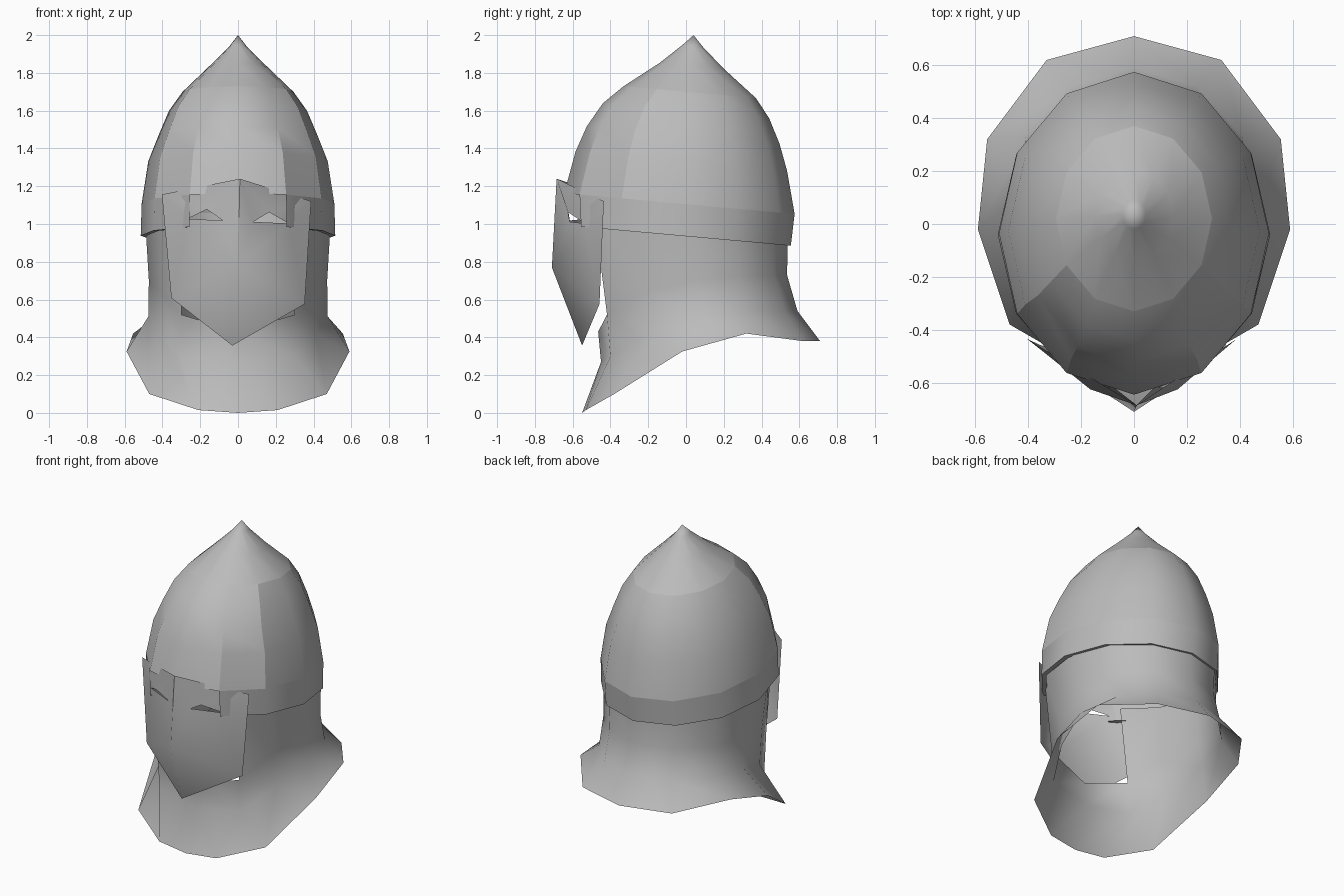
import bpy, bmesh, math

if "Cube" in bpy.data.objects:
    bpy.data.objects.remove(bpy.data.objects["Cube"], do_unlink=True)

STEEL = (0.5, 0.5, 0.5, 1)
steel = bpy.data.materials.new("grey steel")
steel.use_nodes = True
steel.diffuse_color = STEEL
steel.node_tree.nodes["Principled BSDF"].inputs["Base Color"].default_value = STEEL

SIDES = 12


def oval(z, half_width, centre, half_depth, tilt):
    """Twelve points clockwise from the back, tilted down towards the back."""
    pts = []
    for k in range(SIDES):
        a = math.tau * k / SIDES
        y = centre + half_depth * math.cos(a)
        pts.append((half_width * math.sin(a), y, z - tilt * y))
    return pts


def mirrored(half):
    """Complete a ring from its seven points on the +x side, back to front."""
    return half + [(-x, y, z) for x, y, z in reversed(half[1:-1])]


def loft(bm, rings, gaps=()):
    """Skin rings from bottom to top; bands listed in gaps stay open in front."""
    loops = [[bm.verts.new(p) for p in ring] for ring in rings]
    for i, (low, high) in enumerate(zip(loops, loops[1:])):
        for k in range(SIDES):
            if i in gaps and k in (5, 6):
                continue
            n = (k + 1) % SIDES
            bm.faces.new((low[k], high[k], high[n], low[n]))
    return loops


def mark_sharp(bm, a, b):
    edge = bm.edges.get((a, b))
    if edge:
        edge.smooth = False


def finish(name, bm, angle):
    loose = [v for v in bm.verts if not v.link_faces]
    bmesh.ops.delete(bm, geom=loose, context="VERTS")
    for f in bm.faces:
        f.smooth = True
    for e in bm.edges:
        if len(e.link_faces) == 2 and e.calc_face_angle(0) > math.radians(angle):
            e.smooth = False
    mesh = bpy.data.meshes.new(name)
    bm.to_mesh(mesh)
    bm.free()
    mesh.materials.append(steel)
    obj = bpy.data.objects.new(name, mesh)
    bpy.context.collection.objects.link(obj)
    return obj


# Pointed skull with its rim band, open over the face
TILT = 0.09
bm = bmesh.new()
skull = loft(bm, [oval(*r, TILT) for r in (
    (0.935, 0.485, -0.04, 0.565),
    (0.935, 0.515, -0.04, 0.595),
    (1.105, 0.51, -0.035, 0.61),
    (1.33, 0.475, -0.025, 0.56),
    (1.47, 0.42, -0.015, 0.51),
    (1.60, 0.365, 0.0, 0.44),
    (1.70, 0.295, 0.02, 0.35),
    (1.84, 0.15, 0.03, 0.17),
    (1.945, 0.045, 0.035, 0.055))], gaps=(0, 1))
apex = bm.verts.new((0, 0.04, 2))
top = skull[-1]
for k in range(SIDES):
    bm.faces.new((top[k], apex, top[(k + 1) % SIDES]))

# Creases around the band, the cap and the front panels
for ring in (skull[1], skull[2], skull[6]):
    for k in range(SIDES):
        mark_sharp(bm, ring[k], ring[(k + 1) % SIDES])
for column in (4, 8):
    for low, high in zip(skull[2:6], skull[3:7]):
        mark_sharp(bm, low[column], high[column])
for column in (5, 7):
    for low, high in zip(skull[2:4], skull[3:5]):
        mark_sharp(bm, low[column], high[column])
finish("helmet_skull", bm, 40)

# Flared neck guard with a face opening
hem = mirrored([(0, 0.71, 0.38), (0.33, 0.62, 0.38), (0.555, 0.32, 0.42),
                (0.59, -0.02, 0.325), (0.47, -0.38, 0.1),
                (0.21, -0.53, 0.015), (0, -0.55, 0)])


def collar(half_width, centre, half_depth, heights):
    ring = oval(0, half_width, centre, half_depth, 0)[:7]
    half = [(x, y, z) for (x, y, _), z in zip(ring, heights)]
    half[5] = (0.3, half[5][1] - 0.02, half[5][2])
    return mirrored(half)


bm = bmesh.new()
loft(bm, [hem,
          collar(0.475, 0.07, 0.52, (0.54, 0.54, 0.53, 0.51, 0.42, 0.30, 0.27)),
          collar(0.472, 0.035, 0.5, (0.73, 0.73, 0.72, 0.70, 0.64, 0.52, 0.43)),
          collar(0.49, 0.0, 0.54, (0.97, 0.97, 0.98, 1.0, 1.03, 1.07, 1.08))],
     gaps=(2,))
finish("neck_guard", bm, 60)

# Ridged face mask with slanted eye openings, hung slightly askew
bm = bmesh.new()
SKEW = 0.045


def mask_vert(x, y, z):
    return bm.verts.new((x, y, z - SKEW * x))


brow = mask_vert(0.01, -0.685, 1.24)
nose = mask_vert(0, -0.71, 0.77)
chin = mask_vert(-0.03, -0.55, 0.355)
for s in (1, -1):
    corner = mask_vert(0.395 * s - 0.008, -0.435, 1.138)
    jaw = mask_vert(0.353 * s, -0.458, 0.592)
    eye_in = mask_vert(0.08 * s, -0.615, 1.015)
    eye_top = mask_vert(0.165 * s, -0.625, 1.07)
    eye_out = mask_vert(0.268 * s, -0.535, 1.015)
    for face in ((brow, eye_in, eye_top), (brow, eye_top, corner),
                 (corner, eye_top, eye_out), (corner, eye_out, jaw),
                 (nose, jaw, eye_out), (nose, eye_out, eye_in),
                 (brow, nose, eye_in), (nose, chin, jaw)):
        bm.faces.new(face if s > 0 else face[::-1])
bmesh.ops.recalc_face_normals(bm, faces=bm.faces)
if sum(f.normal.y * f.calc_area() for f in bm.faces) > 0:
    bmesh.ops.reverse_faces(bm, faces=bm.faces)
finish("face_mask", bm, 75)
